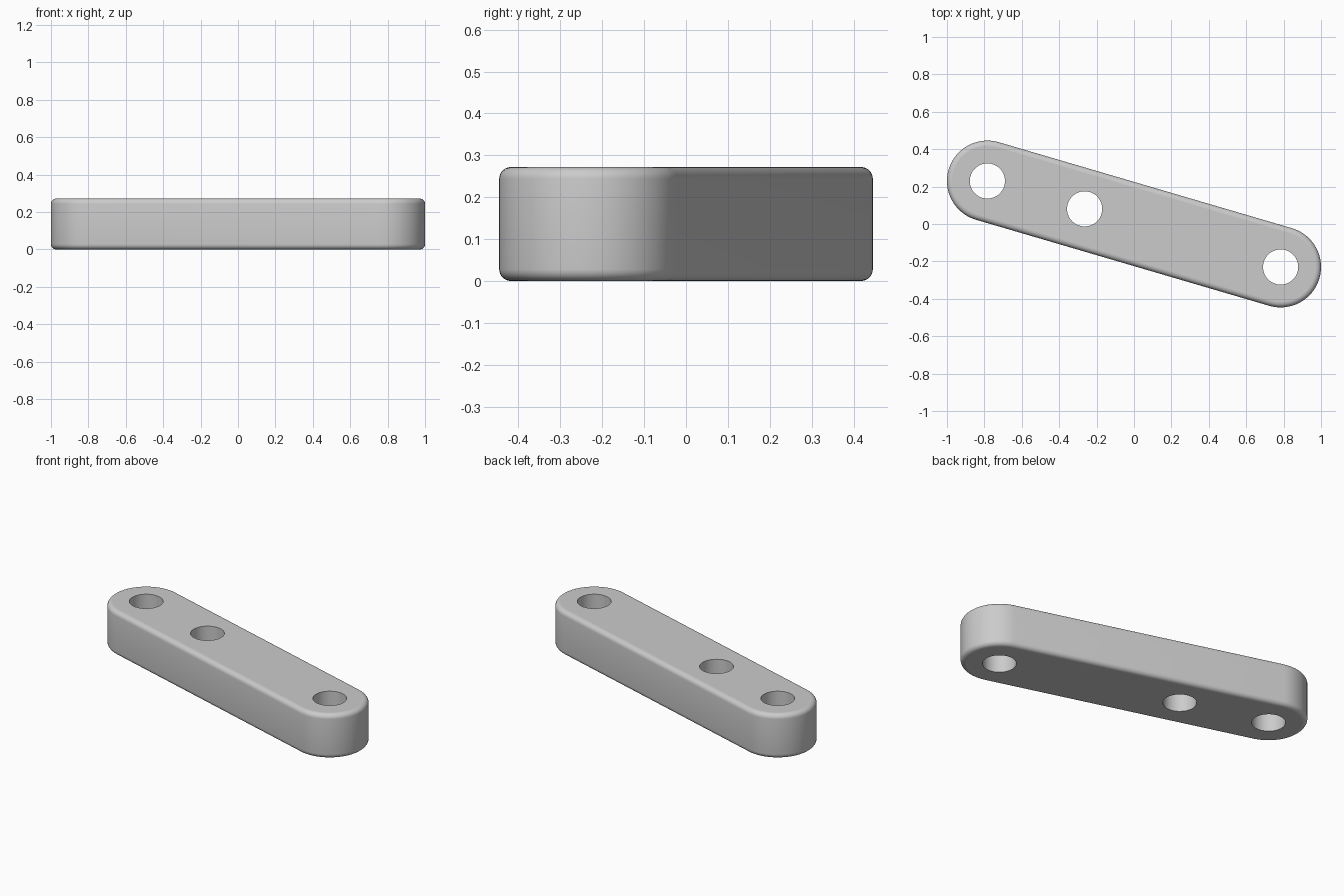
import bpy, bmesh, math
from mathutils import Vector

if "Cube" in bpy.data.objects:
    bpy.data.objects.remove(bpy.data.objects["Cube"])

HEIGHT, RADIUS, ROUND, HOLE = 0.272, 0.216, 0.028, 0.094
LEFT_END, RIGHT_END = Vector((0.784, -0.23)), Vector((-0.784, 0.23))
HOLES = [LEFT_END, RIGHT_END, Vector((-0.264, 0.081))]
ARC, STEPS = 32, 6

metal = bpy.data.materials.new("plain grey")
metal.use_nodes = True
GREY = (0.6, 0.6, 0.6, 1)
metal.diffuse_color = GREY
metal.node_tree.nodes["Principled BSDF"].inputs["Base Color"].default_value = GREY

bm = bmesh.new()


def arc(centre, r, start, sweep, count):
    return [centre + r * Vector((math.cos(start + sweep * i / count),
                                 math.sin(start + sweep * i / count)))
            for i in range(count + 1)]


def ring(points, z):
    return [bm.verts.new((p.x, p.y, z)) for p in points]


def loft(rings):
    """Join successive closed rings with quads."""
    for a, b in zip(rings, rings[1:]):
        for i in range(len(a)):
            j = (i + 1) % len(a)
            bm.faces.new((a[i], a[j], b[j], b[i]))


def ring_edges(r):
    return [bm.edges.get((r[i - 1], r[i])) for i in range(len(r))]


def outline(r):
    """Link outline: two half circles joined by straight sides."""
    d = LEFT_END - RIGHT_END
    start = math.atan2(d.y, d.x) - math.pi / 2
    return (arc(LEFT_END, r, start, math.pi, ARC)
            + arc(RIGHT_END, r, start + math.pi, math.pi, ARC))


# Outer wall with rounded upper and lower rims
quarter = [i / STEPS * math.pi / 2 for i in range(STEPS + 1)]
profile = [(RADIUS - ROUND * (1 - math.sin(a)), ROUND * (1 - math.cos(a))) for a in quarter]
profile += [(r, HEIGHT - z) for r, z in reversed(profile)]
wall = [ring(outline(r), z) for r, z in profile]
loft(wall)

# Straight pin holes, wound the other way so they face inward
bores = []
for centre in HOLES:
    circle = arc(centre, HOLE, 0, -2 * math.pi, 2 * ARC)[:-1]
    bore = [ring(circle, 0), ring(circle, HEIGHT)]
    loft(bore)
    bores.append(bore)

# Flat caps around the holes
for end, up in ((0, -1), (-1, 1)):
    rim = ring_edges(wall[end])
    for bore in bores:
        rim += ring_edges(bore[end])
    bmesh.ops.triangle_fill(bm, use_beauty=True, use_dissolve=False,
                            edges=rim, normal=(0, 0, up))
    for e in rim:
        e.smooth = False

bmesh.ops.recalc_face_normals(bm, faces=bm.faces[:])
mesh = bpy.data.meshes.new("link_bar")
bm.to_mesh(mesh)
bm.free()
mesh.materials.append(metal)
link = bpy.data.objects.new("link_bar", mesh)
bpy.context.collection.objects.link(link)

# Smooth rounded walls, crisp hole edges
for poly in mesh.polygons:
    poly.use_smooth = abs(poly.normal.z) < 0.999
